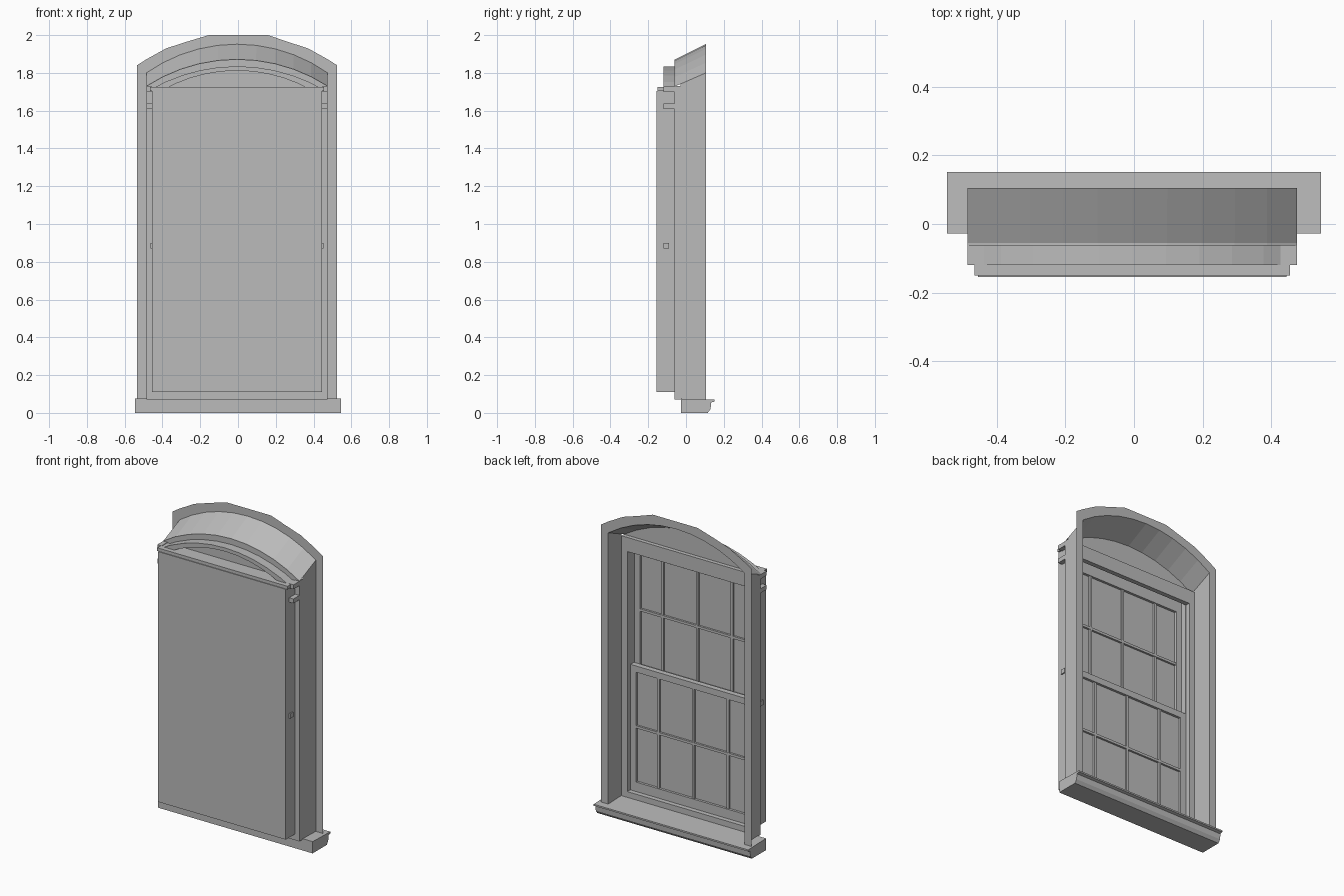
import bpy, bmesh, math

if "Cube" in bpy.data.objects:
    bpy.data.objects.remove(bpy.data.objects["Cube"])

grey = bpy.data.materials.new("plain grey")
grey.diffuse_color = (0.5, 0.5, 0.5, 1)
grey.use_nodes = True
grey.node_tree.nodes["Principled BSDF"].inputs["Base Color"].default_value = grey.diffuse_color
CX = -0.005  # centre line of the opening


def make(name, verts, faces):
    me = bpy.data.meshes.new(name)
    me.from_pydata(verts, [], faces)
    bm = bmesh.new()
    bm.from_mesh(me)
    bmesh.ops.recalc_face_normals(bm, faces=bm.faces)
    bm.to_mesh(me)
    bm.free()
    me.materials.append(grey)
    ob = bpy.data.objects.new(name, me)
    bpy.context.collection.objects.link(ob)
    return ob


def box(name, x0, x1, y0, y1, z0, z1):
    v = [(x, y, z) for x in (x0, x1) for y in (y0, y1) for z in (z0, z1)]
    return make(name, v, [(0, 1, 3, 2), (4, 6, 7, 5), (0, 4, 5, 1),
                          (2, 3, 7, 6), (0, 2, 6, 4), (1, 5, 7, 3)])


def pair(name, a, b, *rest):
    """Left and right copies of a box between distances a and b from the centre."""
    box("left_" + name, CX - b, CX - a, *rest)
    box("right_" + name, CX + a, CX + b, *rest)


def arch(half, spring, apex, n=10):
    """Segmental arch points from left to right."""
    rise = apex - spring
    r = (half * half + rise * rise) / (2 * rise)
    t = math.asin(half / r)
    return [(CX + r * math.sin(t * (2 * i / n - 1)),
             apex - r + r * math.cos(t * (2 * i / n - 1))) for i in range(n + 1)]


def legs(points, z):
    return [(points[0][0], z)] + points + [(points[-1][0], z)]


def strip(name, p, yp, q, yq):
    """Ribbon of quads between two outlines of equal length."""
    n = len(p)
    v = [(x, yp, z) for x, z in p] + [(x, yq, z) for x, z in q]
    return make(name, v, [(i, i + 1, n + i + 1, n + i) for i in range(n - 1)])


def slab(name, p, y0, y1):
    """Outline in x and z extruded along y."""
    n = len(p)
    v = [(x, y0, z) for x, z in p] + [(x, y1, z) for x, z in p]
    f = [tuple(range(n)), tuple(range(2 * n - 1, n - 1, -1))]
    f += [(i, (i + 1) % n, n + (i + 1) % n, n + i) for i in range(n)]
    return make(name, v, f)


# Arched wall trim and the sloping reveal behind it
outer = [(CX + x, z) for x, z in ((-.53, 1.84), (-.48, 1.872), (-.375, 1.93), (-.26, 1.967),
         (-.15, 2), (0, 2), (.165, 2), (.26, 1.967), (.375, 1.93), (.48, 1.872), (.53, 1.84))]
inner = arch(.48, 1.80, 1.952)
deep = arch(.48, 1.73, 1.872)
strip("wall_trim", legs(outer, .07), .105, legs(inner, .07), .105)
strip("reveal_arch", inner, .105, deep, -.055)
for name, i in (("left_reveal", 0), ("right_reveal", -1)):
    x = inner[i][0]
    make(name, [(x, .105, .07), (x, .105, 1.80), (x, -.03, 1.741), (x, -.03, .07)], [(0, 1, 2, 3)])

# Arched head: back plate, raised rim
slab("head_plate", deep, -.062, -.055)
rim_out = arch(.47, 1.705, 1.835)
rim_in = arch(.40, 1.705, 1.812)
slab("head_rim", rim_out + rim_in[::-1], -.12, -.062)

# Outer frame boards and transom
pair("jamb", .44, .48, -.06, -.03, .08, 1.73)
box("transom", CX - .48, CX + .48, -.06, -.03, 1.64, 1.73)
box("frame_foot", CX - .48, CX + .48, -.06, -.03, .07, .11)

# Box behind the sashes, closed by the large front panel
box("front_panel", CX - .45, CX + .45, -.155, -.147, .11, 1.705)
pair("box_side", .438, .45, -.147, -.06, .11, 1.705)
box("box_top", CX - .46, CX + .46, -.15, -.06, 1.705, 1.725)
box("box_floor", CX - .438, CX + .438, -.147, -.06, .11, .12)

# Small side mouldings and the ends of the meeting rail
pair("upper_moulding", .45, .48, -.12, -.06, 1.70, 1.728)
pair("lower_moulding", .45, .48, -.12, -.06, 1.61, 1.638)
pair("rail_end", .45, .458, -.12, -.09, .87, .90)


# Sliding sashes, each with three upright bars and one cross bar
def sash(name, y0, y1, z0, z1, low, high):
    pair(name + "_stile", .40, .438, y0, y1, z0, z1)
    box(name + "_bottom_rail", CX - .40, CX + .40, y0, y1, z0, z0 + low)
    box(name + "_top_rail", CX - .40, CX + .40, y0, y1, z1 - high, z1)
    ym = (y0 + y1) / 2
    box(name + "_glass", CX - .40, CX + .40, ym - .002, ym + .002, z0 + low, z1 - high)
    for i in (-1, 0, 1):
        x = CX + i * .245
        box(name + "_upright_bar", x - .008, x + .008, y0 + .004, y1 - .004, z0 + low, z1 - high)
    zm = (z0 + low + z1 - high) / 2
    box(name + "_cross_bar", CX - .40, CX + .40, y0 + .003, y1 - .003, zm - .008, zm + .008)


sash("upper_sash", -.135, -.10, .865, 1.70, .035, .10)
sash("lower_sash", -.095, -.06, .12, .91, .05, .04)

# Projecting sill with a lip along its outer edge
profile = [(-.027, 0), (.115, 0), (.13, .02), (.133, .055), (.152, .06),
           (.152, .07), (-.027, .075)]
n = len(profile)
make("sill", [(x, y, z) for x in (-.545, .545) for y, z in profile],
     [tuple(range(n)), tuple(range(2 * n - 1, n - 1, -1))] +
     [(i, (i + 1) % n, n + (i + 1) % n, n + i) for i in range(n)])
